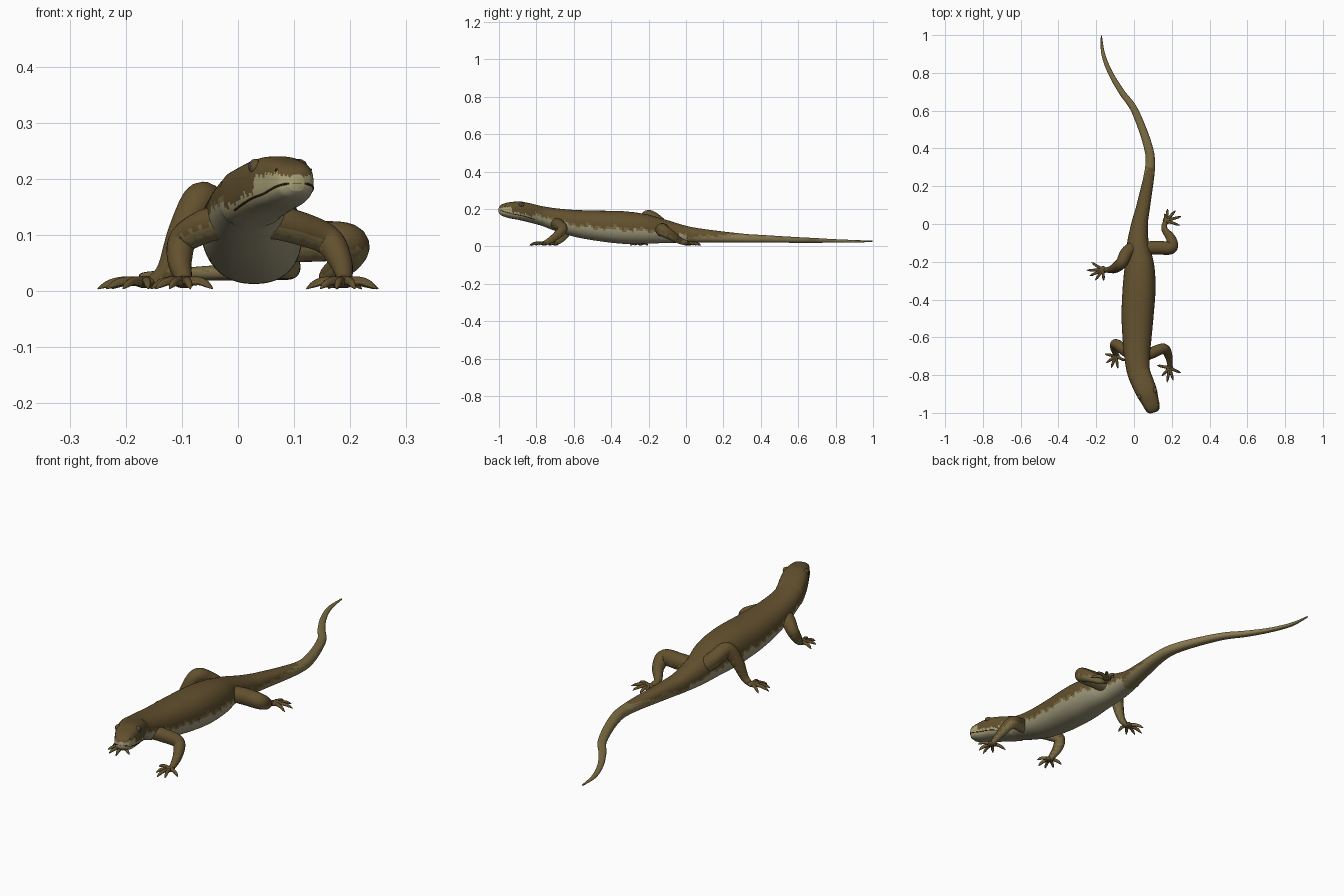
import bpy, bmesh, math
from mathutils import Vector

if "Cube" in bpy.data.objects:
    bpy.data.objects.remove(bpy.data.objects["Cube"])


def mat(name, r, g, b):
    m = bpy.data.materials.new(name)
    m.diffuse_color = (r, g, b, 1)
    m.use_nodes = True
    m.node_tree.nodes["Principled BSDF"].inputs["Base Color"].default_value = m.diffuse_color
    return m


BROWN = mat("dark brown back", 0.125, 0.082, 0.028)
OLIVE = mat("olive brown", 0.20, 0.15, 0.055)
TAN = mat("tail tan", 0.25, 0.195, 0.085)
BELLY = mat("grey belly", 0.35, 0.32, 0.20)
CREAM = mat("cream lips", 0.42, 0.37, 0.19)
EYE = mat("eye grey", 0.06, 0.055, 0.065)
DARK = mat("mouth dark", 0.03, 0.022, 0.01)
SKIN = [BROWN, OLIVE, TAN, BELLY, CREAM]


def spline(rows, s):
    """Catmull-Rom through rows of numbers; s counts rows."""
    n = len(rows)
    i = min(int(s), n - 2)
    t = s - i
    a, b, c, d = (rows[min(max(k, 0), n - 1)] for k in (i - 1, i, i + 1, i + 2))
    return [0.5 * (2 * q + (r - p) * t + (2 * p - 5 * q + 4 * r - w) * t * t
                   + (3 * q - p - 3 * r + w) * t ** 3) for p, q, r, w in zip(a, b, c, d)]


def loft(name, rings, mats, rule=None):
    """Skin a list of point rings, cap both ends, colour faces by a rule(ring, face)."""
    bm = bmesh.new()
    vs = [[bm.verts.new(p) for p in r] for r in rings]
    n = len(rings[0])
    tags = {}
    for i in range(len(vs) - 1):
        for j in range(n):
            k = (j + 1) % n
            tags[bm.faces.new((vs[i][j], vs[i][k], vs[i + 1][k], vs[i + 1][j]))] = (i, j)
    tags[bm.faces.new(vs[0])] = (0, 0)
    tags[bm.faces.new(vs[-1])] = (len(vs) - 2, 0)
    bmesh.ops.recalc_face_normals(bm, faces=bm.faces)
    for f, (i, j) in tags.items():
        f.smooth = True
        if rule:
            f.material_index = rule(i, j, f)
    me = bpy.data.meshes.new(name)
    bm.to_mesh(me)
    bm.free()
    for m in mats:
        me.materials.append(m)
    ob = bpy.data.objects.new(name, me)
    bpy.context.collection.objects.link(ob)
    return ob


# Body, head and tail in one: x, y, half width, top z, bottom z
SPINE = [
    (.105, -.998, .014, .208, .178), (.102, -.988, .031, .221, .167), (.096, -.968, .040, .230, .158),
    (.086, -.94, .046, .236, .150), (.069, -.895, .055, .240, .142), (.050, -.85, .059, .233, .132),
    (.024, -.78, .061, .217, .113), (.016, -.70, .068, .204, .083), (.016, -.60, .077, .195, .052),
    (.019, -.48, .085, .191, .030), (.027, -.34, .087, .188, .014), (.029, -.22, .078, .173, .014),
    (.021, -.11, .059, .143, .018), (.030, 0, .044, .110, .020), (.050, .10, .036, .092, .020),
    (.085, .30, .026, .068, .020), (.072, .42, .023, .060, .020), (.004, .60, .019, .049, .019),
    (-.066, .70, .016, .044, .019), (-.125, .80, .013, .038, .020), (-.163, .90, .010, .034, .020),
    (-.173, .998, .003, .030, .024)]
LAST = len(SPINE) - 1
SEG, STEP = 56, 10


def body_point(s, a, grow=1.0):
    x, y, w, top, bot = spline(SPINE, s)
    p = spline(SPINE, max(s - .05, 0))
    q = spline(SPINE, min(s + .05, LAST))
    d = Vector((q[0] - p[0], q[1] - p[1], 0)).normalized()
    side = Vector((d.y, -d.x, 0))
    e = 2 / (2.8 if s < 6 else 2.3)
    c, n = math.cos(a), math.sin(a)
    c = math.copysign(abs(c) ** e, c)
    n = math.copysign(abs(n) ** e, n)
    return Vector((x, y, (top + bot) / 2 + n * grow * (top - bot) / 2)) + side * (w * c * grow)


def mouth_angle(s):
    return -0.02 - 0.11 * s


def body_colour(i, j, f):
    s = (i + .5) / STEP
    v = math.sin((j + .5) / SEG * math.tau)
    y = f.calc_center_median().y
    ragged = .07 * math.sin(i * 1.7 + j) + .05 * math.sin(i * .6)
    if y < -.82:                                    # head
        m = math.sin(mouth_angle(s))
        if v < m - .3:
            return 3
        if v < m + (.22 if y > -.93 else .55) + ragged:
            return 4
        return 0
    if y < .0:                                      # trunk
        line = -.12 + ragged
        return 3 if v < line else (1 if v < line + .1 else 0)
    if y < .3:                                      # tail base
        line = -.3 + y * 3.5 + 2 * ragged
        return 2 if v < line - .3 else (1 if v < line else 0)
    return 1 if v > .45 + 3 * ragged else 2


loft("body_head_and_tail",
     [[body_point(i / STEP, j / SEG * math.tau) for j in range(SEG)] for i in range(LAST * STEP + 1)],
     SKIN, body_colour)


def tube(name, pts, mats, rule=None, seg=16, steps=7, flat=1.0):
    """Round tube through (x, y, z, radius) points."""
    n = (len(pts) - 1) * steps
    path = [spline(pts, i / steps) for i in range(n + 1)]
    rings, side = [], None
    for i, p in enumerate(path):
        d = (Vector(path[min(i + 1, n)][:3]) - Vector(path[max(i - 1, 0)][:3])).normalized()
        if side is None:
            side = d.cross(Vector((0, 0, 1)))
            if side.length < .1:
                side = d.cross(Vector((0, 1, 0)))
        side = (side - d * side.dot(d)).normalized()
        up = side.cross(d)
        r = max(p[3], .0008)
        rings.append([Vector(p[:3]) + side * (r * math.cos(j / seg * math.tau))
                      + up * (r * flat * math.sin(j / seg * math.tau)) for j in range(seg)])
    return loft(name, rings, mats, rule)


# Mouth line wrapping round the snout from corner to corner
line = []
for k in range(-20, 21):
    s = abs(k) / 20 * 5.3
    a = mouth_angle(s)
    p = body_point(s, a if k > 0 else math.pi - a)
    if k:
        line.append((p.x, p.y, p.z, .0018))
tube("mouth_line", line, [DARK], seg=6, steps=2)


def ball(name, loc, scale, m):
    bpy.ops.mesh.primitive_uv_sphere_add(segments=24, ring_count=14, location=loc)
    ob = bpy.context.object
    ob.name = name
    ob.scale = scale
    ob.data.materials.append(m)
    bpy.ops.object.shade_smooth()
    return ob


# Eyes with a dark rim
for tag, a in (("left", .62), ("right", math.pi - .62)):
    ball(tag + "_eye", body_point(3.9, a, .94), (.0115, .0125, .0115), EYE)
    ball(tag + "_eyelid", body_point(3.95, a, .90), (.0115, .0165, .0145), BROWN)
    ball(tag + "_nostril", body_point(1.6, a, .985), (.003, .003, .0025), DARK)


def leg_colour(i, j, f):
    n = f.normal
    v = n.z + .12 * math.sin(i * 2.1 + j * 1.3)
    return 2 if v < -.6 else (1 if v < -.25 else 0)


def leg(name, joints, toes, palm):
    tube(name, joints, SKIN, leg_colour, seg=20)
    x, y = joints[-1][0], joints[-1][1]
    # flat sole
    ball(name + "_foot", (x, y, .016), (palm, palm, .011), BROWN)
    for k, (tx, ty) in enumerate(toes):
        mx, my = x + (tx - x) * .5, y + (ty - y) * .5
        tube(f"{name}_toe_{k + 1}",
             [(x, y, .016, .009), (mx, my, .018, .0075),
              (x + (tx - x) * .8, y + (ty - y) * .8, .012, .006), (tx, ty, .004, .001)],
             [BROWN, OLIVE], lambda i, j, f: 1 if f.normal.z < -.3 else 0, seg=8, steps=4)


leg("front_right_leg",
    [(.05, -.70, .125, .030), (.10, -.68, .115, .030), (.158, -.660, .092, .027),
     (.182, -.695, .055, .021), (.190, -.742, .024, .014), (.188, -.762, .018, .010)],
    [(.122, -.748), (.147, -.805), (.175, -.838), (.208, -.828), (.247, -.788)], .020)
leg("front_left_leg",
    [(-.02, -.69, .125, .030), (-.06, -.66, .115, .030), (-.097, -.635, .092, .026),
     (-.104, -.655, .055, .022), (-.097, -.685, .024, .015), (-.096, -.700, .018, .010)],
    [(-.155, -.688), (-.147, -.735), (-.122, -.763), (-.085, -.765), (-.045, -.725)], .020)
leg("hind_right_leg",
    [(.04, -.13, .085, .034), (.12, -.125, .088, .036), (.196, -.125, .086, .034),
     (.196, -.078, .058, .026), (.162, -.028, .028, .017), (.164, .005, .018, .013), (.172, .018, .016, .009)],
    [(.162, .055), (.178, .080), (.220, .072), (.250, .040), (.243, -.008)], .020)
leg("hind_left_leg",
    [(.0, -.12, .095, .034), (-.040, -.155, .135, .034), (-.066, -.205, .163, .031),
     (-.098, -.232, .105, .027), (-.126, -.242, .04, .018), (-.150, -.243, .018, .013), (-.165, -.243, .016, .009)],
    [(-.160, -.300), (-.205, -.298), (-.235, -.275), (-.250, -.245), (-.225, -.203)], .020)
